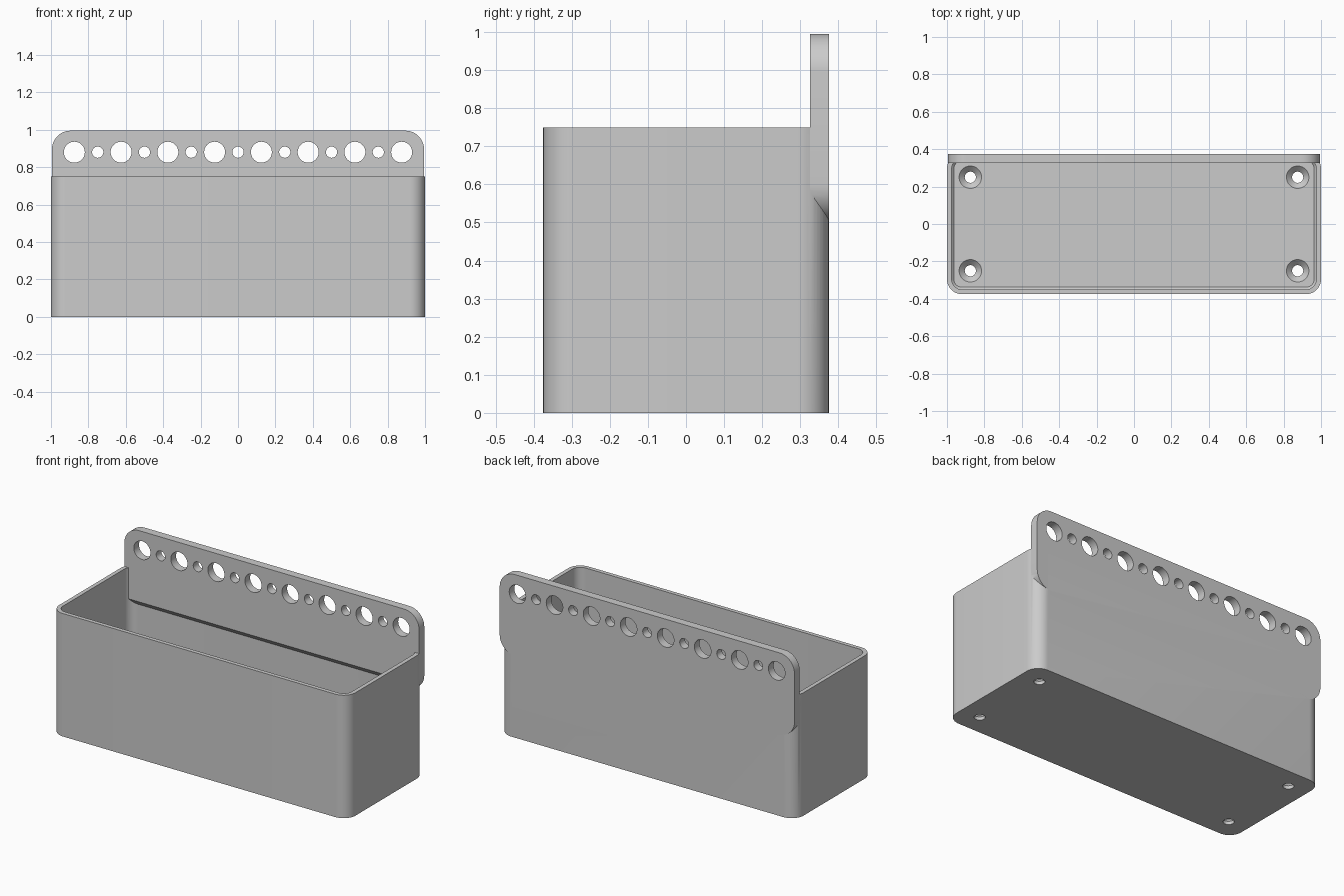
import bpy, bmesh
from math import sin, cos, pi, radians

if "Cube" in bpy.data.objects:
    bpy.data.objects.remove(bpy.data.objects["Cube"])

grey = bpy.data.materials.new("plain grey")
grey.use_nodes = True
grey.diffuse_color = (0.6, 0.6, 0.6, 1)
grey.node_tree.nodes["Principled BSDF"].inputs["Base Color"].default_value = (0.6, 0.6, 0.6, 1)


def rounded(hx, hy, r, cy=0, steps=12):
    """Outline of a rounded rectangle, counter-clockwise."""
    pts = []
    for k, (sx, sy) in enumerate([(1, 1), (-1, 1), (-1, -1), (1, -1)]):
        for i in range(steps + 1):
            a = pi / 2 * (k + i / steps)
            pts.append((sx * (hx - r) + r * cos(a), cy + sy * (hy - r) + r * sin(a)))
    return pts


def circle(x, y, r, n=40):
    return [(x + r * cos(2 * pi * i / n), y + r * sin(2 * pi * i / n)) for i in range(n)]


def loft(name, layers, upright=False):
    """Solid through a stack of (outline, height); upright stacks run along y."""
    bm = bmesh.new()
    rings = [[bm.verts.new((u, h, v) if upright else (u, v, h)) for u, v in pts]
             for pts, h in layers]
    n = len(rings[0])
    for low, high in zip(rings, rings[1:]):
        for i in range(n):
            j = (i + 1) % n
            bm.faces.new((low[i], low[j], high[j], high[i]))
    bm.faces.new(rings[0][::-1])
    bm.faces.new(rings[-1])
    bmesh.ops.recalc_face_normals(bm, faces=bm.faces)
    mesh = bpy.data.meshes.new(name)
    bm.to_mesh(mesh)
    bm.free()
    mesh.materials.append(grey)
    obj = bpy.data.objects.new(name, mesh)
    bpy.context.collection.objects.link(obj)
    return obj


def combine(target, tool, operation="DIFFERENCE"):
    """Apply a boolean and discard the tool."""
    mod = target.modifiers.new("boolean", "BOOLEAN")
    mod.operation, mod.object, mod.solver = operation, tool, "EXACT"
    bpy.context.view_layer.objects.active = target
    bpy.ops.object.modifier_apply(modifier=mod.name)
    bpy.data.objects.remove(tool)


# Open box with a small bevel around its floor
box = loft("wall_box", [(rounded(1, 0.375, 0.08), 0), (rounded(1, 0.375, 0.08), 0.75)])
inner = rounded(0.975, 0.35, 0.055)
floor = rounded(0.963, 0.338, 0.043)
combine(box, loft("cavity", [(floor, 0.05), (inner, 0.062), (inner, 0.9)]))

# Countersunk screw holes in the floor
for x in (-0.875, 0.875):
    for y in (-0.25, 0.25):
        combine(box, loft("screw_hole", [(circle(x, y, 0.03), -0.1), (circle(x, y, 0.03), 0.02),
                                         (circle(x, y, 0.06), 0.05), (circle(x, y, 0.06), 0.056)]))

# Back plate with rounded corners and a sloped lower edge
outline = rounded(0.995, 0.2475, 0.1, cy=0.7475)
plate = loft("back_plate", [(outline, 0.325), (outline, 0.375)], upright=True)
low_edge = [(-1.1, 0.4), (1.1, 0.4), (1.1, 0.572), (-1.1, 0.572)]
high_edge = [(u, v if v < 0.5 else 0.5) for u, v in low_edge]
combine(plate, loft("slope", [(low_edge, 0.315), (high_edge, 0.375)], upright=True))
combine(box, plate, "UNION")

# Row of alternating large and small holes
for i in range(15):
    hole = circle(-0.875 + i * 0.125, 0.88, 0.03 if i % 2 else 0.056)
    combine(box, loft("rack_hole", [(hole, 0.2), (hole, 0.5)], upright=True))

# Smooth shading with sharp edges kept
bpy.ops.object.select_all(action="DESELECT")
box.select_set(True)
bpy.context.view_layer.objects.active = box
bpy.ops.object.shade_smooth_by_angle(angle=radians(30))
